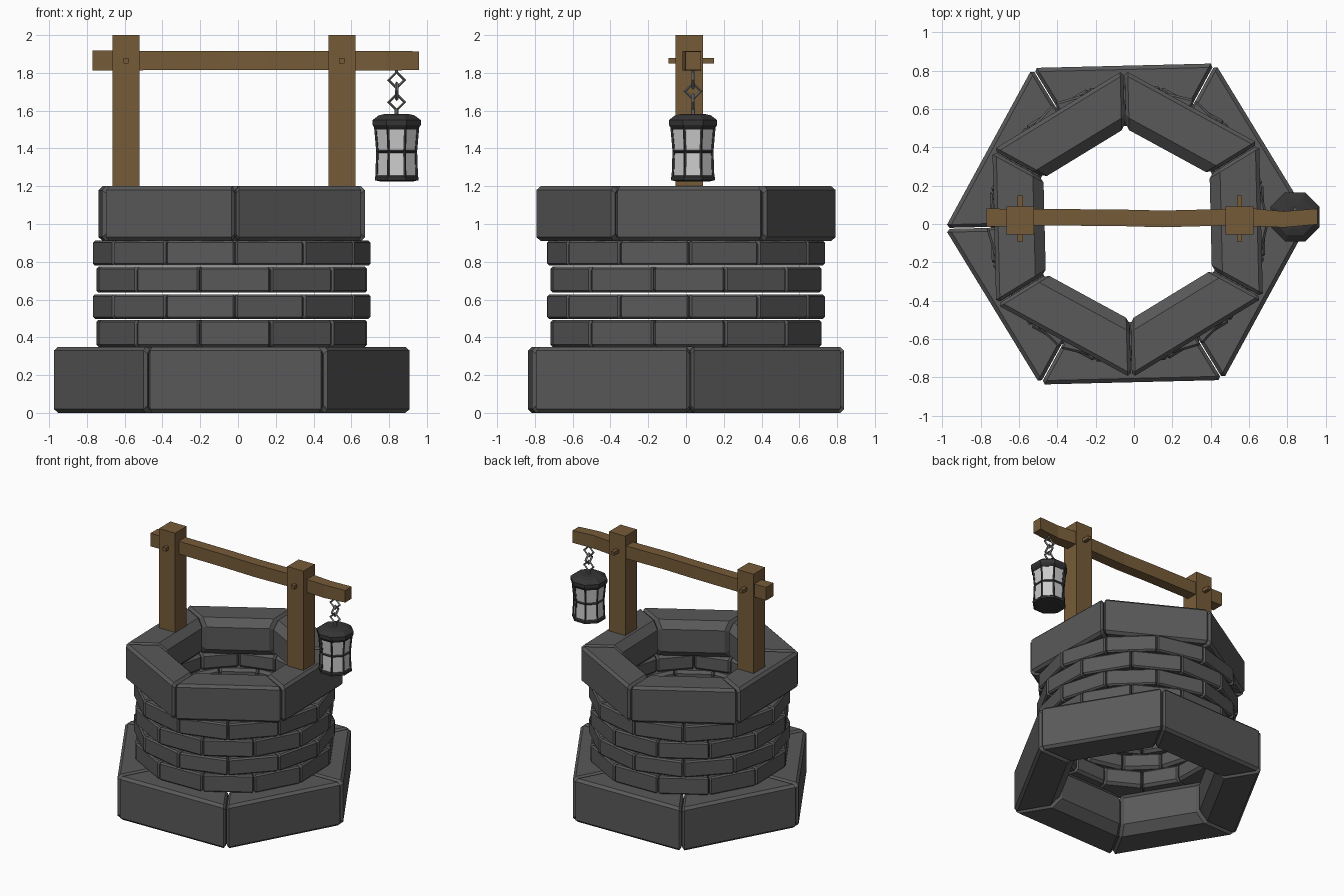
import bpy, bmesh
from math import sin, cos, tan, pi, radians

if "Cube" in bpy.data.objects:
    bpy.data.objects.remove(bpy.data.objects["Cube"])

CX, TURN = -0.033, radians(1.4)      # centre and slight turn of the stonework
LX, LY = 0.84, 0.037                 # lantern axis


def material(name, r, g, b):
    m = bpy.data.materials.new(name)
    m.diffuse_color = (r, g, b, 1)
    m.use_nodes = True
    m.node_tree.nodes["Principled BSDF"].inputs["Base Color"].default_value = m.diffuse_color
    return m


STONE = material("stone", 0.10, 0.10, 0.10)
WOOD = material("wood", 0.18, 0.105, 0.04)
IRON = material("iron", 0.035, 0.035, 0.035)
STEEL = material("steel", 0.2, 0.2, 0.2)
GLASS = material("glass", 0.55, 0.55, 0.55)


def finish(name, bm, mat):
    bmesh.ops.recalc_face_normals(bm, faces=bm.faces)
    me = bpy.data.meshes.new(name)
    bm.to_mesh(me)
    bm.free()
    me.materials.append(mat)
    ob = bpy.data.objects.new(name, me)
    bpy.context.collection.objects.link(ob)
    return ob


def loft(bm, sections):
    """Skin closed sections with equal point counts and cap both ends."""
    rings = [[bm.verts.new(p) for p in s] for s in sections]
    n = len(rings[0])
    for a, b in zip(rings, rings[1:]):
        for i in range(n):
            j = (i + 1) % n
            bm.faces.new((a[i], a[j], b[j], b[i]))
    bm.faces.new(rings[0])
    bm.faces.new(rings[-1])


def stone_ring(name, n, first, r_in, r_out, z0, z1, b, b_in, gap):
    """Ring of n wedge blocks, chamfer b outside and b_in inside."""
    t = tan(pi / n)
    d0, d1 = r_in * cos(pi / n), r_out * cos(pi / n)
    dc, zc = (d0 + d1) / 2, (z0 + z1) / 2
    kd, kz = 1 - 2 * b / (d1 - d0), 1 - 2 * b / (z1 - z0)
    full = [(d0 + b_in, z0), (d1 - b, z0), (d1, z0 + b), (d1, z1 - b),
            (d1 - b, z1), (d0 + b_in, z1), (d0, z1 - b_in), (d0, z0 + b_in)]
    small = [(dc + (d - dc) * kd, zc + (z - zc) * kz) for d, z in full]
    bm = bmesh.new()
    for k in range(n):
        a = first + 2 * pi * k / n + TURN
        sections = []
        for sec, side, cut in ((small, -1, gap), (full, -1, gap + b),
                               (full, 1, gap + b), (small, 1, gap)):
            pts = []
            for d, z in sec:
                w = side * (d * t - cut)
                pts.append((CX + d * cos(a) - w * sin(a), d * sin(a) + w * cos(a), z))
            sections.append(pts)
        loft(bm, sections)
    return finish(name, bm, STONE)


def box(name, x0, x1, y0, y1, z0, z1, mat):
    bm = bmesh.new()
    loft(bm, [[(x0, y0, z), (x1, y0, z), (x1, y1, z), (x0, y1, z)] for z in (z0, z1)])
    return finish(name, bm, mat)


def octagon(apothem, z):
    r = apothem / cos(pi / 8)
    return [(LX + r * cos(pi / 8 + k * pi / 4), LY + r * sin(pi / 8 + k * pi / 4), z)
            for k in range(8)]


def turned(name, profile, mat):
    bm = bmesh.new()
    loft(bm, [octagon(r, z) for r, z in profile])
    return finish(name, bm, mat)


# Stonework: base, four brick courses, rim
stone_ring("base_stones", 6, radians(30), 0.60, 0.953, 0.0, 0.35, 0.02, 0.065, 0.003)
courses = [(0.35, 0.492), (0.497, 0.628), (0.637, 0.774), (0.779, 0.912)]
for i, (z0, z1) in enumerate(courses):
    stone_ring(f"brick_course_{i + 1}", 12, radians(15 * (i % 2)),
               0.53, 0.738, z0, z1, 0.011, 0.02, 0.002)
stone_ring("rim_stones", 6, 0, 0.50, 0.803, 0.91, 1.2, 0.02, 0.055, 0.003)

# Posts and the pegs through them
for side, x in (("left", -0.593), ("right", 0.55)):
    box(f"{side}_post", x - 0.072, x + 0.072, -0.056, 0.09, 1.15, 2.0, WOOD)
    box(f"{side}_peg", x - 0.014, x + 0.014, -0.092, 0.148, 1.85, 1.878, WOOD)

# Crossbeam, slightly uneven: x, y0, y1, z0, z1
beam = [(-0.77, -0.015, 0.08, 1.812, 1.918), (-0.5, -0.008, 0.078, 1.814, 1.917),
        (-0.1, -0.01, 0.076, 1.814, 1.917), (0.15, -0.017, 0.07, 1.814, 1.917),
        (0.48, -0.008, 0.078, 1.814, 1.917), (0.63, -0.012, 0.08, 1.812, 1.917),
        (0.78, -0.018, 0.066, 1.812, 1.917), (0.957, -0.002, 0.08, 1.816, 1.914)]
bm = bmesh.new()
loft(bm, [[(x, a, c), (x, b, c), (x, b, d), (x, a, d)] for x, a, b, c, d in beam])
finish("crossbeam", bm, WOOD)

# Chain of square links, alternating planes
for i, (z, r) in enumerate([(1.762, 0.042), (1.703, 0.042), (1.645, 0.042)]):
    rot = (pi / 2, 0, 0) if i % 2 == 0 else (0, pi / 2, 0)
    bpy.ops.mesh.primitive_torus_add(major_segments=4, minor_segments=4, major_radius=r,
                                     minor_radius=0.009, location=(LX, LY, z), rotation=rot)
    bpy.context.object.name = f"chain_link_{i + 1}"
    bpy.context.object.data.materials.append(STEEL)
turned("chain_hook_top", [(0.008, 1.795), (0.008, 1.83)], STEEL)
turned("lantern_eye", [(0.011, 1.57), (0.011, 1.612)], STEEL)

# Lantern: cap, glass, floor
turned("lantern_cap", [(0.112, 1.50), (0.128, 1.525), (0.128, 1.55), (0.095, 1.575),
                       (0.06, 1.583)], IRON)
turned("lantern_glass", [(0.104, 1.245), (0.099, 1.385), (0.11, 1.505)], GLASS)
turned("lantern_floor", [(0.09, 1.226), (0.116, 1.232), (0.116, 1.248), (0.108, 1.256)], IRON)

# Lantern cage: corner bars, middle hoop and top hoop
cu = bpy.data.curves.new("lantern_cage", 'CURVE')
cu.dimensions = '3D'
cu.bevel_depth, cu.bevel_resolution, cu.use_fill_caps = 0.008, 0, True
levels = [octagon(0.106, 1.245), octagon(0.101, 1.385), octagon(0.112, 1.51)]
paths = [([lv[k] for lv in levels], False) for k in range(8)]
paths += [(levels[1], True), (levels[2], True)]
for pts, closed in paths:
    sp = cu.splines.new('POLY')
    sp.points.add(len(pts) - 1)
    for p, co in zip(sp.points, pts):
        p.co = (*co, 1)
    sp.use_cyclic_u = closed
    sp.use_smooth = False
cage = bpy.data.objects.new("lantern_cage", cu)
bpy.context.collection.objects.link(cage)
cu.materials.append(IRON)
bpy.ops.object.select_all(action='DESELECT')
cage.select_set(True)
bpy.context.view_layer.objects.active = cage
bpy.ops.object.convert(target='MESH')
